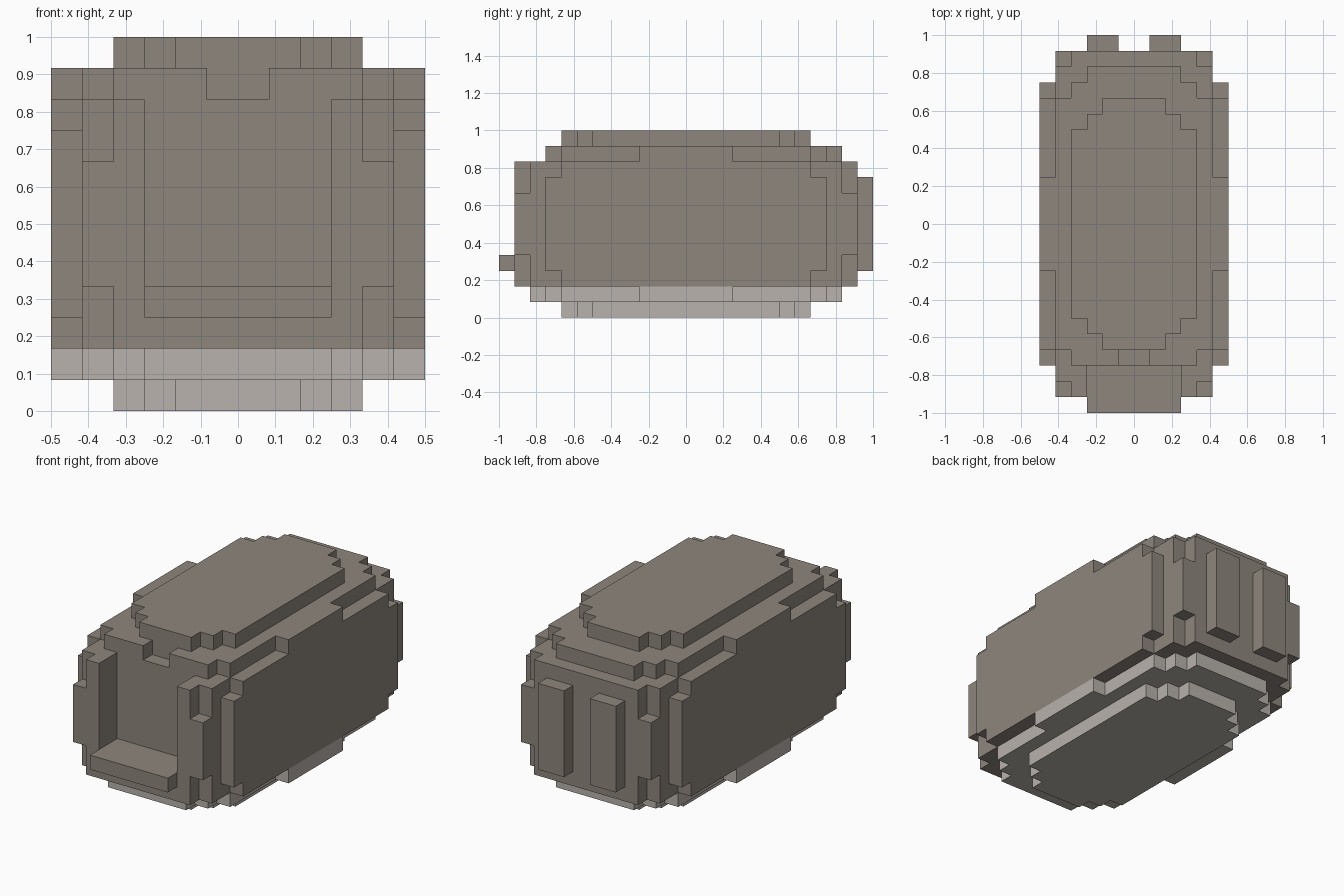
import bpy
import bmesh
from mathutils import Vector

U = 1 / 12  # one block

cube = bpy.data.objects.get("Cube")
if cube:
    bpy.data.objects.remove(cube, do_unlink=True)


def make_material(name, rgb):
    mat = bpy.data.materials.new(name)
    mat.use_nodes = True
    mat.diffuse_color = (*rgb, 1)
    mat.node_tree.nodes["Principled BSDF"].inputs["Base Color"].default_value = (*rgb, 1)
    return mat


stone = make_material("warm grey", (0.27, 0.238, 0.205))
pale = make_material("pale grey", (0.479, 0.445, 0.413))


def prism(name, outline, low, high, mat, axis="z"):
    """Extrude a closed outline, given in blocks, along z (xy outline) or x (yz outline)."""
    def place(p, h):
        return Vector((p[0], p[1], h) if axis == "z" else (h, p[0], p[1])) * U

    bm = bmesh.new()
    face = bm.faces.new([bm.verts.new(place(p, low)) for p in outline])
    new = bmesh.ops.extrude_face_region(bm, geom=[face])["geom"]
    shift = place((0, 0), high - low)
    bmesh.ops.translate(bm, verts=[v for v in new if isinstance(v, bmesh.types.BMVert)], vec=shift)
    bmesh.ops.recalc_face_normals(bm, faces=bm.faces)
    mesh = bpy.data.meshes.new(name)
    bm.to_mesh(mesh)
    bm.free()
    mesh.materials.append(mat)
    obj = bpy.data.objects.new(name, mesh)
    bpy.context.collection.objects.link(obj)
    return obj


def box(name, x, y, z, mat):
    return prism(name, [(x[0], y[0]), (x[1], y[0]), (x[1], y[1]), (x[0], y[1])], *z, mat)


def mirrored(half):
    """Close a right-hand outline, listed front to back, with its mirror image."""
    return half + [(-x, y) for x, y in reversed(half)]


def steps(*pairs):
    """Front half of a stepped outline from (half width, reach) pairs, narrowest first."""
    points = []
    for i, (w, reach) in enumerate(pairs):
        points.append((w, -reach))
        if i + 1 < len(pairs):
            points.append((w, -pairs[i + 1][1]))
    return points


def back(front):
    return [(x, -y) for x, y in reversed(front)]


# Stepped caps at the very top and bottom
cap = steps((2, 8), (3, 7), (4, 6))
cap_outline = mirrored(cap + back(cap))
prism("top_cap", cap_outline, 11, 12, stone)
prism("bottom_cap", cap_outline, 0, 1, pale)

# Wider tiers below and above the caps
tier = steps((3, 10), (4, 9), (5, 8), (6, 3))
prism("belly_tier", mirrored(tier + back(tier)), 1, 2, pale)
roof_front = [(1, -8)] + steps((4, 9), (5, 8), (6, 3))
roof_front.insert(1, (1, -9))
prism("roof_tier", mirrored(roof_front + back(tier)), 10, 11, stone)

# Hull in three levels, with a recess open at the front
corner = steps((4, 11), (5, 10))
recess = [(3, -9), (3, -11)]
prism("hull_base", mirrored(corner + back(corner)), 2, 4, stone)
prism("hull_middle", mirrored(recess + [(5, -11), (5, 11)]), 4, 8, stone)
prism("hull_upper", mirrored(recess + corner + back(corner)), 8, 10, stone)

# Front sill
box("front_sill", (-3, 3), (-12, -11), (3, 4), stone)

# Side panels and rear plates
panel = [(8, 2), (8, 3), (9, 3), (9, 9), (8, 9), (8, 10)]
for side, s in (("left", 1), ("right", -1)):
    prism(side + "_side_panel", mirrored(panel), *sorted((5 * s, 6 * s)), stone, axis="x")
    box(side + "_rear_plate", sorted((s, 3 * s)), (11, 12), (3, 9), stone)
